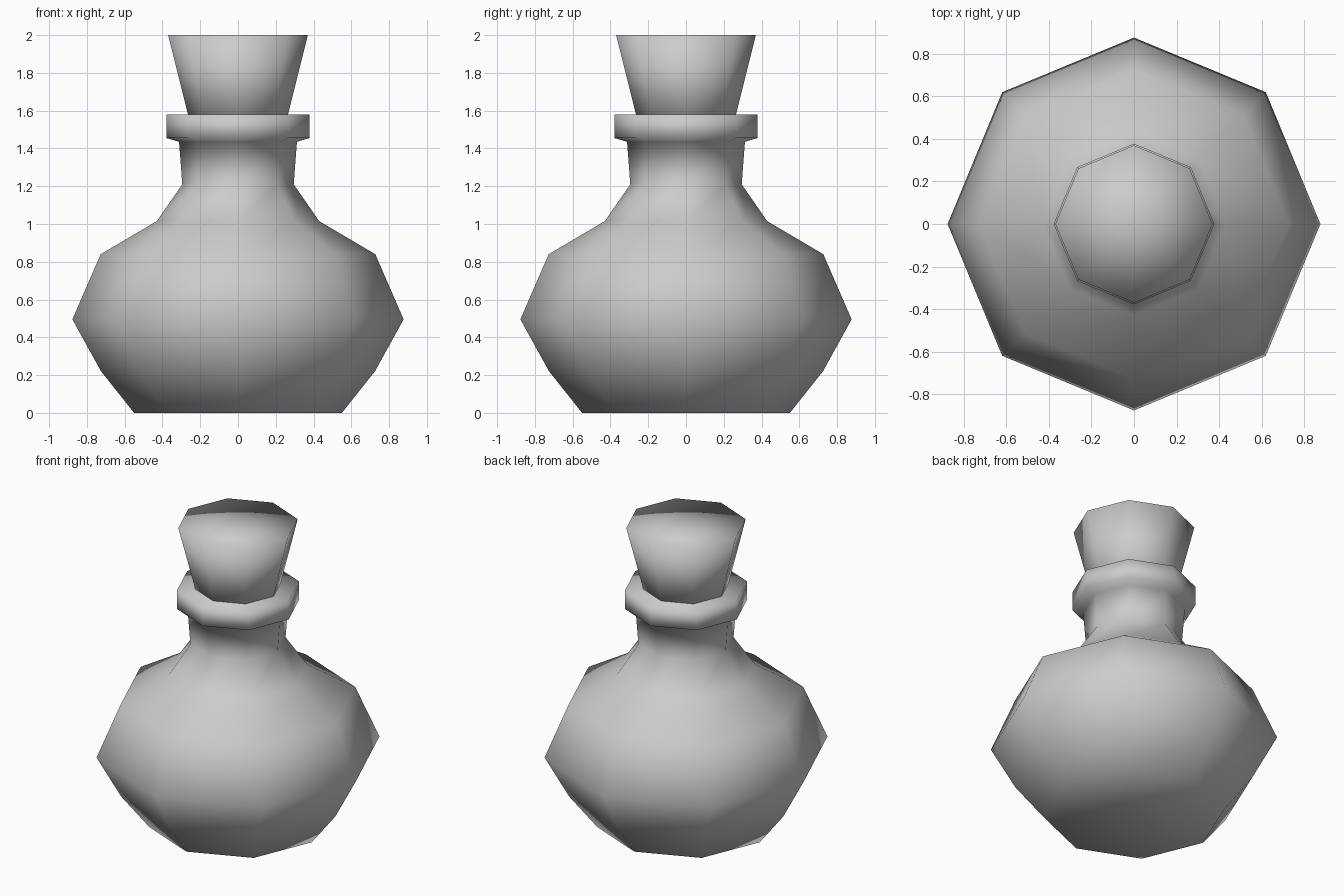
import bpy, bmesh
from math import cos, sin, tau

if "Cube" in bpy.data.objects:
    bpy.data.objects.remove(bpy.data.objects["Cube"])

SIDES = 8


def lathe(name, profile):
    """Revolve an (r, z) profile into a closed eight-sided solid, smooth shaded."""
    bm = bmesh.new()
    rings = [[bm.verts.new((r * cos(tau * i / SIDES), r * sin(tau * i / SIDES), z))
              for i in range(SIDES)] for r, z in profile]
    bottom = bm.verts.new((0, 0, profile[0][1]))
    top = bm.verts.new((0, 0, profile[-1][1]))
    for i in range(SIDES):
        j = (i + 1) % SIDES
        for a, b in zip(rings, rings[1:]):
            bm.faces.new((a[i], a[j], b[j], b[i]))
        bm.faces.new((bottom, rings[0][j], rings[0][i]))
        bm.faces.new((top, rings[-1][i], rings[-1][j]))
    for f in bm.faces:
        f.smooth = True
    mesh = bpy.data.meshes.new(name)
    bm.to_mesh(mesh)
    bm.free()
    obj = bpy.data.objects.new(name, mesh)
    bpy.context.collection.objects.link(obj)
    return obj


# Round flask with neck and lip
lathe("bottle", [(0.55, 0), (0.725, 0.22), (0.877, 0.495), (0.727, 0.84),
                 (0.43, 1.015), (0.295, 1.21), (0.312, 1.435),
                 (0.378, 1.455), (0.378, 1.58)])

# Tapered cork, sunk a little into the neck
lathe("stopper", [(0.245, 1.5), (0.37, 2.0)])
